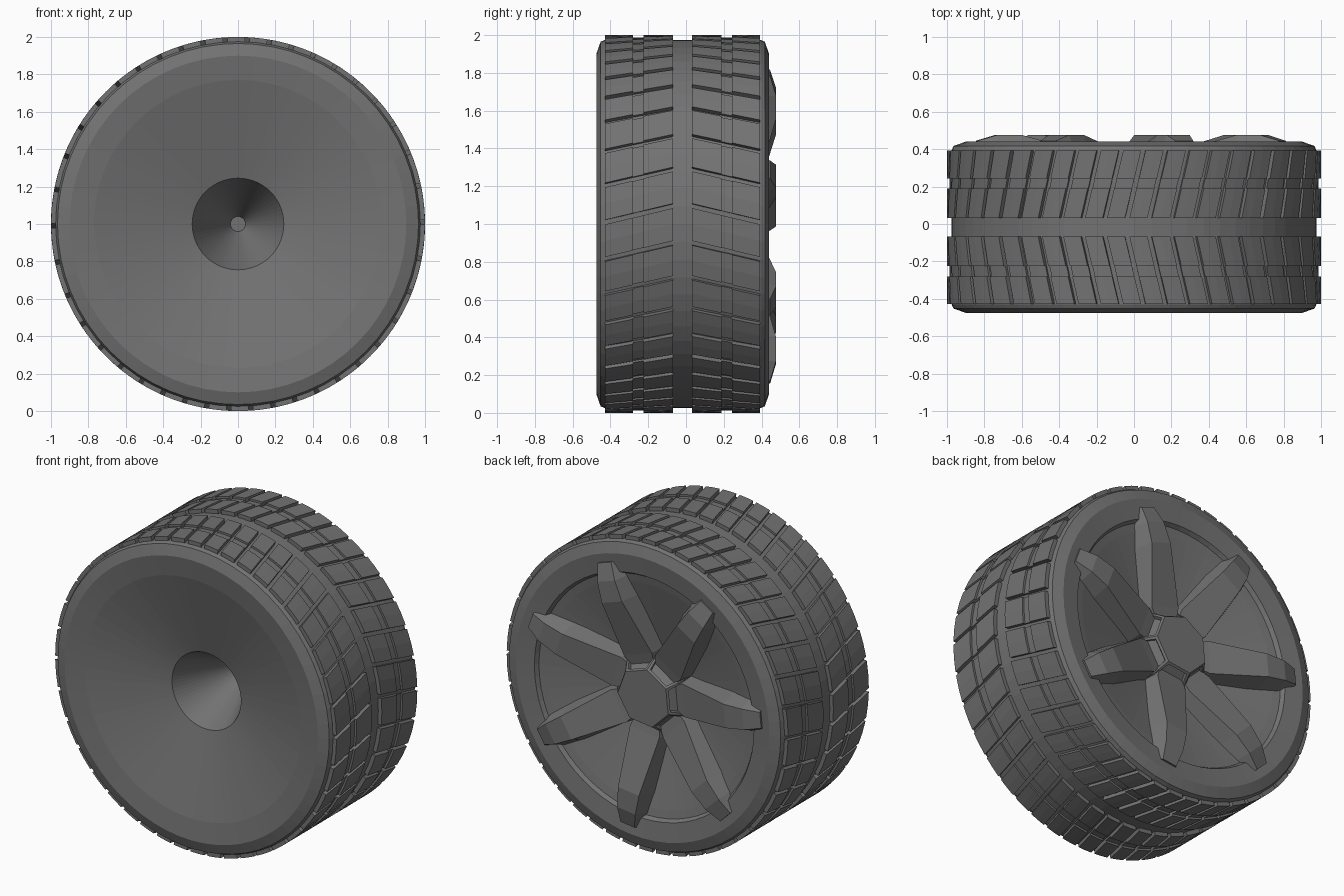
import bpy, bmesh, math

if "Cube" in bpy.data.objects:
    bpy.data.objects.remove(bpy.data.objects["Cube"])

CZ = 1.0          # axle height
MID = -0.018      # tyre centre plane in y
SEG = 64

rubber = bpy.data.materials.new("dark_grey")
rubber.diffuse_color = (0.17, 0.17, 0.17, 1)
rubber.use_nodes = True
rubber.node_tree.nodes["Principled BSDF"].inputs["Base Color"].default_value = rubber.diffuse_color


def polar(r, a, y):
    return (r * math.cos(a), y, CZ + r * math.sin(a))


def finish(name, bm):
    bmesh.ops.recalc_face_normals(bm, faces=bm.faces)
    me = bpy.data.meshes.new(name)
    bm.to_mesh(me)
    bm.free()
    me.materials.append(rubber)
    ob = bpy.data.objects.new(name, me)
    bpy.context.collection.objects.link(ob)
    return ob


def lathe(name, profile, closed=False):
    """Spin a list of (radius, y) points around the axle."""
    bm = bmesh.new()
    rings = [[bm.verts.new(polar(r, 2 * math.pi * i / SEG, y)) for i in range(SEG)]
             for r, y in profile]
    pairs = list(zip(rings, rings[1:]))
    if closed:
        pairs.append((rings[-1], rings[0]))
    else:
        bm.faces.new(rings[0])
        bm.faces.new(rings[-1])
    for a, b in pairs:
        for i in range(SEG):
            j = (i + 1) % SEG
            bm.faces.new((a[i], a[j], b[j], b[i]))
    return finish(name, bm)


# tyre carcass with chamfered shoulders
lathe("tyre", [(0.77, -0.457), (0.90, -0.475), (0.965, -0.452), (0.975, -0.43),
               (0.975, 0.395), (0.965, 0.417), (0.90, 0.44), (0.78, 0.425),
               (0.765, 0.40), (0.715, 0.39)], closed=True)

# dished rim: deep axle cone in front, shallow dish behind
lathe("rim", [(0.04, 0.10), (0.245, -0.32), (0.77, -0.457),
              (0.715, 0.39), (0.24, 0.27)])

# tread blocks: slanted rows mirrored about the centre groove, varied pitch
COUNT = 42
GAP = 0.024
ROWS = [(0.05, 0.207, 1.0), (0.207, 0.262, 0.987), (0.262, 0.41, 1.0)]


def pitch_angle(n):
    u = 2 * math.pi * n / COUNT
    a = u
    for _ in range(40):
        a = u + 0.125 * math.sin(2 * a)
    return a


def tread_block(bm, a0, a1, side, d0, d1, top):
    sections = []
    for k in range(3):
        t = k / 2
        sec = []
        for d, r in ((d0, 0.95), (d1, 0.95), (d1, top), (d0, top)):
            a = a0 + GAP / 2 + t * (a1 - a0 - GAP) + 0.24 * (0.41 - d) + 0.01
            sec.append(bm.verts.new(polar(r, a, MID + side * d)))
        sections.append(sec)
    for s, e in zip(sections, sections[1:]):
        for i in range(4):
            j = (i + 1) % 4
            bm.faces.new((s[i], s[j], e[j], e[i]))
    bm.faces.new(sections[0])
    bm.faces.new(sections[-1])


for side, label in ((-1, "front_tread"), (1, "back_tread")):
    bm = bmesh.new()
    for n in range(COUNT):
        for d0, d1, top in ROWS:
            tread_block(bm, pitch_angle(n), pitch_angle(n + 1), side, d0, d1, top)
    finish(label, bm)

# seven tapered spokes: (radius, top y, top half width, base y, base half width)
SPOKES = 7
PHASE = math.radians(20)
SECTIONS = [(0.18, 0.36, 0.085, 0.22, 0.10), (0.25, 0.375, 0.105, 0.24, 0.125),
            (0.61, 0.476, 0.075, 0.34, 0.12), (0.74, 0.476, 0.065, 0.38, 0.105),
            (0.845, 0.445, 0.05, 0.41, 0.07)]
bm = bmesh.new()
for n in range(SPOKES):
    a = PHASE + 2 * math.pi * n / SPOKES
    c, s = math.cos(a), math.sin(a)
    rings = []
    for r, yt, wt, yb, wb in SECTIONS:
        rings.append([bm.verts.new((r * c - w * s, y, CZ + r * s + w * c))
                      for w, y in ((-wb, yb), (-wt, yt), (wt, yt), (wb, yb))])
    for p, q in zip(rings, rings[1:]):
        for i in range(4):
            j = (i + 1) % 4
            bm.faces.new((p[i], p[j], q[j], q[i]))
    bm.faces.new(rings[0])
    bm.faces.new(rings[-1])
finish("spokes", bm)

# seven-sided hub with a recessed panel on each sloping side
bm = bmesh.new()
rings = []
for r, y in ((0.27, 0.24), (0.255, 0.335), (0.185, 0.43)):
    rings.append([bm.verts.new(polar(r, PHASE + (n + 0.5) * 2 * math.pi / SPOKES, y))
                  for n in range(SPOKES)])
panels = []
for k, (p, q) in enumerate(zip(rings, rings[1:])):
    for i in range(SPOKES):
        j = (i + 1) % SPOKES
        f = bm.faces.new((p[i], p[j], q[j], q[i]))
        if k == 1:
            panels.append(f)
bm.faces.new(rings[0])
bm.faces.new(rings[-1])
bmesh.ops.recalc_face_normals(bm, faces=bm.faces)
bmesh.ops.inset_individual(bm, faces=panels, thickness=0.02)
bmesh.ops.inset_individual(bm, faces=panels, thickness=0.006, depth=-0.02)
finish("hub", bm)
